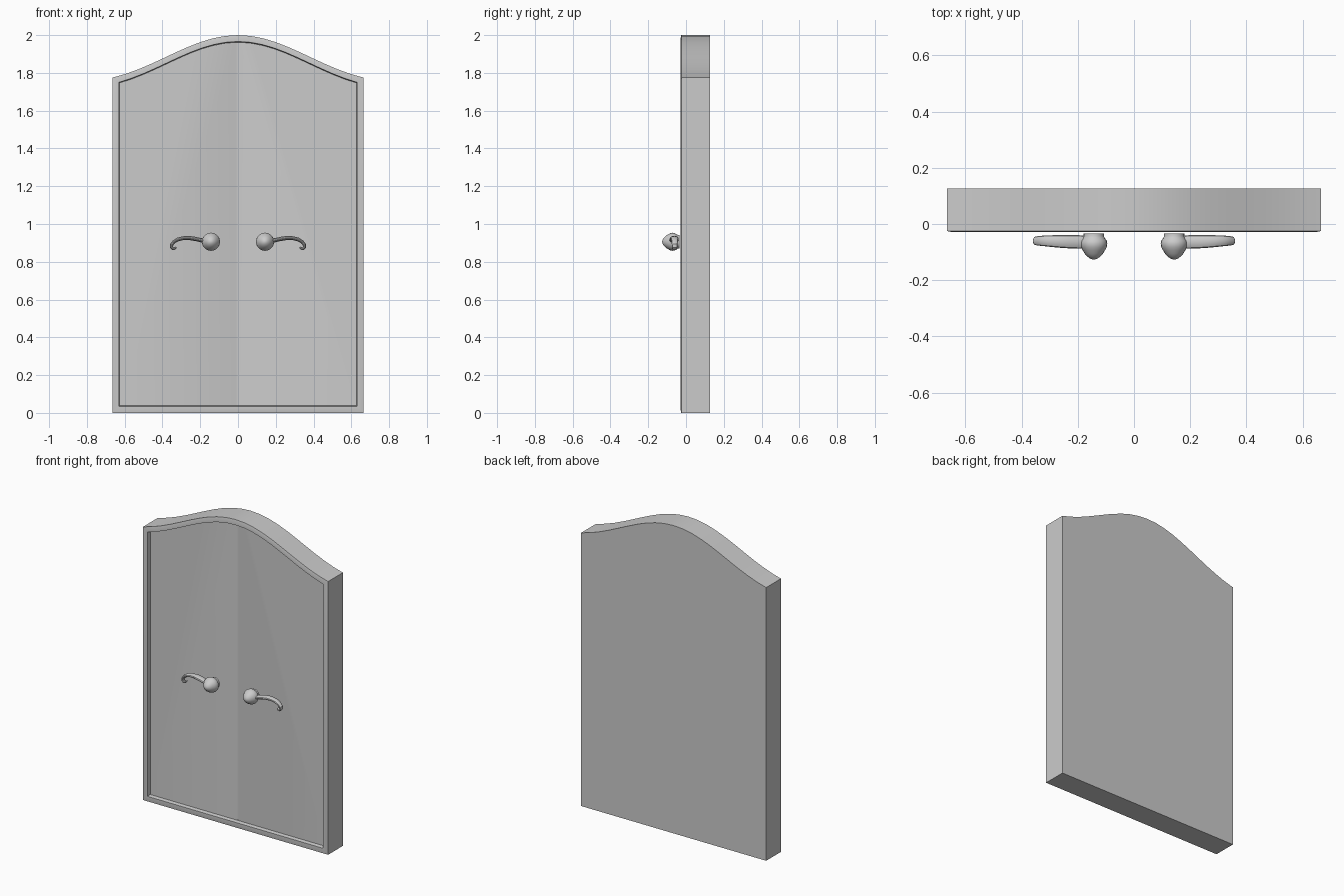
import bpy, bmesh
from math import cos, sin, pi
from mathutils import Vector

if "Cube" in bpy.data.objects:
    bpy.data.objects.remove(bpy.data.objects["Cube"])

W, SPRING, RISE = 0.665, 1.775, 0.225      # half width, arch start, arch rise
SEG = 10


def arch(x):
    t = x / W
    return SPRING + RISE * (0.65 * (1 + cos(pi * t)) / 2 + 0.35 * (1 - t * t))


def half_loop(d, y, x0=0.0):
    """Right half of the arched outline, inset by d, at depth y."""
    w = W - d
    pts = [(x0, y, d), (w, y, d)]
    for i in range(SEG + 1):
        x = w + (x0 - w) * i / SEG
        pts.append((x, y, arch(x) - d))
    return pts


def strip(bm, a, b, closed=False):
    n = len(a)
    for i in range(n if closed else n - 1):
        j = (i + 1) % n
        bm.faces.new((a[i], a[j], b[j], b[i]))


def verts(bm, pts):
    return [bm.verts.new(p) for p in pts]


def finish(bm, name, merge=True):
    """Make the object and mirror it to the left side."""
    me = bpy.data.meshes.new(name)
    bm.to_mesh(me)
    bm.free()
    ob = bpy.data.objects.new(name, me)
    bpy.context.collection.objects.link(ob)
    m = ob.modifiers.new("Mirror", "MIRROR")
    m.use_mirror_merge = merge
    m.merge_threshold = 0.0005
    return ob


# Door frame: back, sides, raised rim and recess wall
bm = bmesh.new()
loops = [verts(bm, half_loop(d, y)) for d, y in
         ((0, 0.127), (0, -0.025), (0.014, -0.028), (0.034, -0.028), (0.038, -0.004))]
for a, b in zip(loops, loops[1:]):
    strip(bm, a, b)
bm.faces.new(loops[0][::-1])
finish(bm, "door_frame")

# Door leaves with a shallow groove where they meet
bm = bmesh.new()
leaf = verts(bm, half_loop(0.038, -0.004, 0.01))
bm.faces.new(leaf)
low, high = verts(bm, [(0, 0.001, 0.038), (0, 0.001, arch(0) - 0.038)])
bm.faces.new((low, leaf[0], leaf[-1], high))
finish(bm, "door_leaf")


def tube(bm, rings):
    """Skin closed rings and cap both ends."""
    rings = [verts(bm, r) for r in rings]
    for a, b in zip(rings, rings[1:]):
        strip(bm, a, b, True)
    bm.faces.new(rings[0])
    bm.faces.new(rings[-1])
    bmesh.ops.recalc_face_normals(bm, faces=bm.faces)


def circle(n):
    return [(cos(2 * pi * k / n), sin(2 * pi * k / n)) for k in range(n)]


# Handle knob: turned profile of (y, radius)
bm = bmesh.new()
knob = [(-0.034, 0.036), (-0.043, 0.036), (-0.050, 0.039), (-0.059, 0.046),
        (-0.070, 0.048), (-0.082, 0.046), (-0.093, 0.040), (-0.106, 0.032),
        (-0.116, 0.023), (-0.123, 0.013), (-0.126, 0.004)]
tube(bm, [[(0.143 + r * c, y, 0.906 + r * s) for c, s in circle(20)] for y, r in knob])
finish(bm, "handle_knob", False)

# Handle lever: curled path of (x, z, half thickness, half depth, y)
path = [(0.165, 0.907, 0.011, 0.022, -0.064), (0.195, 0.914, 0.011, 0.024, -0.064),
        (0.225, 0.921, 0.011, 0.024, -0.063), (0.258, 0.926, 0.011, 0.023, -0.062),
        (0.290, 0.925, 0.010, 0.021, -0.061), (0.318, 0.918, 0.010, 0.019, -0.060),
        (0.339, 0.906, 0.009, 0.017, -0.060), (0.351, 0.891, 0.009, 0.015, -0.060),
        (0.352, 0.877, 0.008, 0.014, -0.060), (0.344, 0.869, 0.008, 0.013, -0.060),
        (0.334, 0.871, 0.007, 0.012, -0.060), (0.328, 0.878, 0.005, 0.009, -0.060)]
rings = []
for i, (x, z, h, d, y) in enumerate(path):
    p, q = path[max(i - 1, 0)], path[min(i + 1, len(path) - 1)]
    t = Vector((q[0] - p[0], q[1] - p[1])).normalized()
    rings.append([(x - t.y * h * c, y + d * s, z + t.x * h * c) for c, s in circle(12)])
bm = bmesh.new()
tube(bm, rings)
finish(bm, "handle_lever", False)

# Smooth shading with sharp edges kept
for ob in bpy.context.collection.objects:
    ob.select_set(True)
    bpy.context.view_layer.objects.active = ob
bpy.ops.object.shade_smooth_by_angle(angle=pi / 6)
